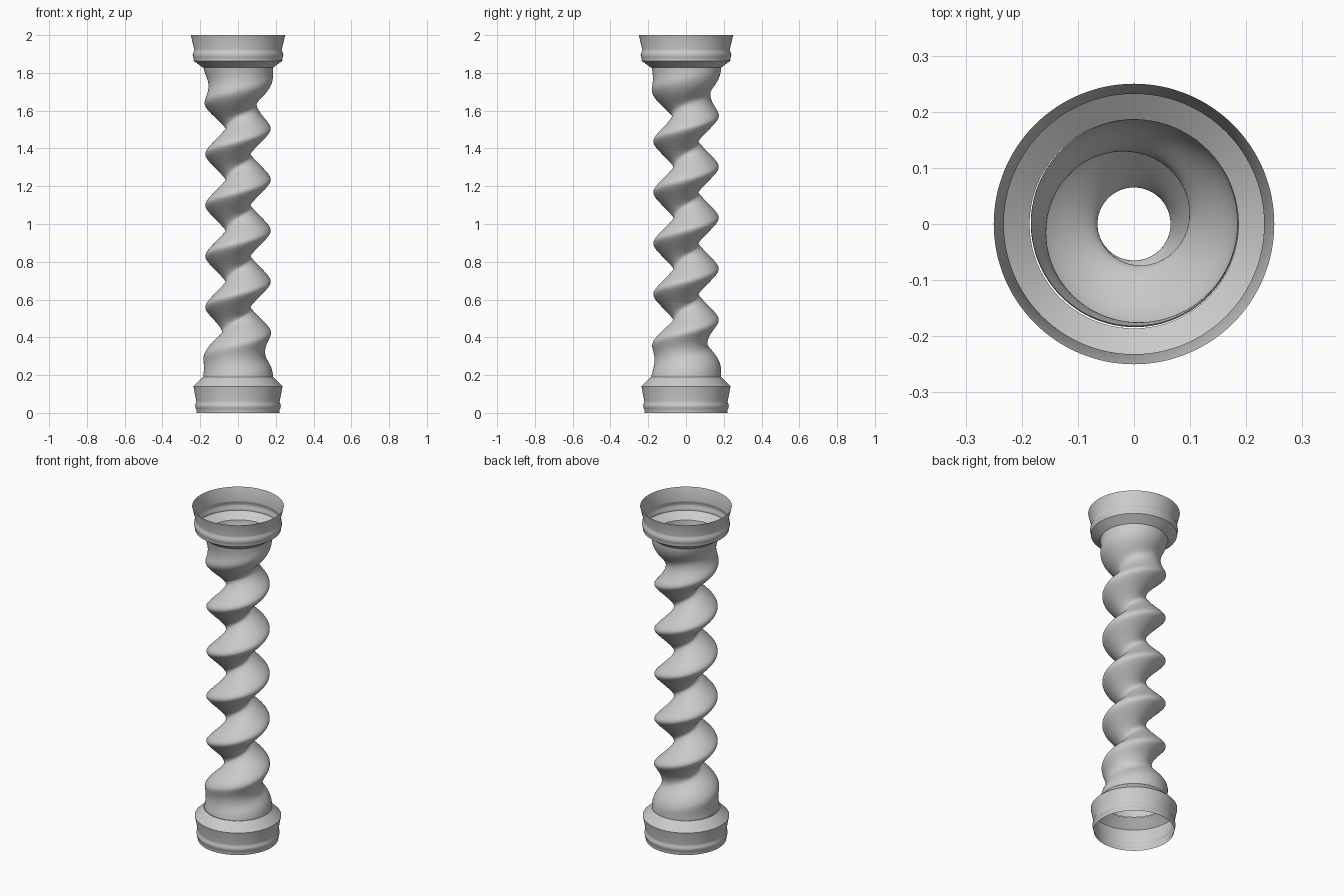
import bpy, bmesh, math

cube = bpy.data.objects.get("Cube")
if cube:
    bpy.data.objects.remove(cube, do_unlink=True)

grey = bpy.data.materials.new("plain grey")
grey.use_nodes = True
colour = (0.6, 0.6, 0.6, 1)
grey.diffuse_color = colour
grey.node_tree.nodes["Principled BSDF"].inputs["Base Color"].default_value = colour

SIDES = 128
PITCH = 0.27
MID = 1.015


def tube(name, heights, radius, sharp_angle):
    """Open shell of stacked rings; radius(row, angle) gives the outline."""
    bm = bmesh.new()
    rings = []
    for row, z in enumerate(heights):
        ring = []
        for i in range(SIDES):
            a = math.tau * i / SIDES
            r = radius(row, a)
            ring.append(bm.verts.new((r * math.cos(a), r * math.sin(a), z)))
        rings.append(ring)
    for low, high in zip(rings, rings[1:]):
        for i in range(SIDES):
            j = (i + 1) % SIDES
            bm.faces.new((low[i], low[j], high[j], high[i]))
    mesh = bpy.data.meshes.new(name)
    bm.to_mesh(mesh)
    bm.free()
    mesh.materials.append(grey)
    obj = bpy.data.objects.new(name, mesh)
    bpy.context.collection.objects.link(obj)
    bpy.ops.object.select_all(action="DESELECT")
    obj.select_set(True)
    bpy.context.view_layer.objects.active = obj
    bpy.ops.object.shade_smooth_by_angle(angle=math.radians(sharp_angle))


# Twisted body: a helical ridge that fades into round ends
ROWS = 240
LOW, HIGH = 0.19, 1.83
body_z = [LOW + (HIGH - LOW) * i / ROWS for i in range(ROWS + 1)]


def body_radius(row, angle):
    z = body_z[row]
    u = min(max((abs(z - MID) - 0.5) / 0.35, 0), 1)
    fade = u * u * (3 - 2 * u)
    valley = 0.065 + 0.12 * fade
    peak = 0.173 + 0.014 * fade
    phase = angle - math.tau * (z - 1.64) / PITCH
    wave = math.asin(0.85 * math.cos(phase)) / math.asin(0.85)
    return valley + (peak - valley) * (1 - wave) / 2


tube("twisted_body", body_z, body_radius, 60)

# Flared collars with a rounded bead, as (radius, height) profiles
top_profile = [(0.186, 1.828), (0.235, 1.864), (0.234, 1.875), (0.238, 1.884),
               (0.240, 1.895), (0.238, 1.906), (0.233, 1.916), (0.232, 1.924),
               (0.250, 2.0)]
bottom_profile = [(0.220, 0), (0.220, 0.018), (0.225, 0.026), (0.227, 0.036),
                  (0.225, 0.046), (0.221, 0.054), (0.221, 0.062),
                  (0.236, 0.14), (0.186, 0.19)]
for name, profile in (("top_collar", top_profile), ("bottom_collar", bottom_profile)):
    tube(name, [p[1] for p in profile], lambda row, a: profile[row][0], 32)
